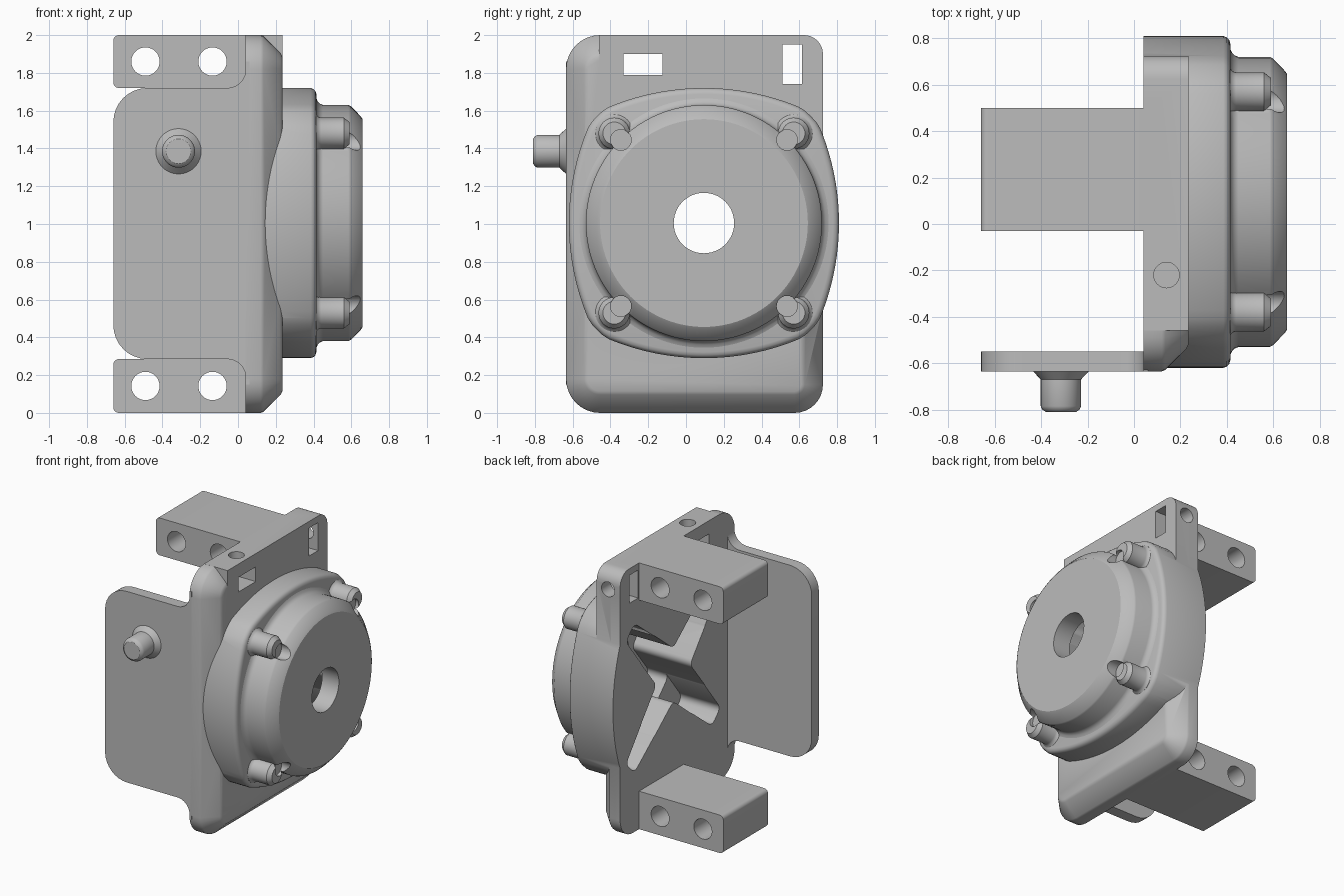
import bpy, bmesh, math
from mathutils import Vector

if "Cube" in bpy.data.objects:
    bpy.data.objects.remove(bpy.data.objects["Cube"], do_unlink=True)

GREY = (0.5, 0.5, 0.5, 1)
mat = bpy.data.materials.new("cast_grey")
mat.use_nodes = True
mat.diffuse_color = GREY
mat.node_tree.nodes["Principled BSDF"].inputs["Base Color"].default_value = GREY

CY, CZ = 0.095, 1.005   # axis of the round cover
BACK = 0.04             # rear face of the mounting plate


def place(axis, level, p):
    a, b = p
    return {"x": (level, a, b), "y": (a, level, b), "z": (a, b, level)}[axis]


def loft(name, axis, rings):
    """Solid through matching outlines given as (level, points)."""
    bm = bmesh.new()
    loops = [[bm.verts.new(place(axis, lv, p)) for p in pts] for lv, pts in rings]
    for lo, hi in zip(loops, loops[1:]):
        for i in range(len(lo)):
            j = (i + 1) % len(lo)
            bm.faces.new((lo[i], lo[j], hi[j], hi[i]))
    bm.faces.new(loops[0])
    bm.faces.new(loops[-1])
    bmesh.ops.recalc_face_normals(bm, faces=bm.faces)
    mesh = bpy.data.meshes.new(name)
    bm.to_mesh(mesh)
    bm.free()
    mesh.materials.append(mat)
    ob = bpy.data.objects.new(name, mesh)
    bpy.context.collection.objects.link(ob)
    return ob


def prism(name, axis, lo, hi, pts):
    return loft(name, axis, [(lo, pts), (hi, pts)])


def rounded(corners, steps=8):
    """Outline from (a, b, radius) corners, convex or concave."""
    out = []
    for i, (a, b, r) in enumerate(corners):
        p = Vector((a, b))
        if r == 0:
            out.append(p)
            continue
        u = (Vector(corners[i - 1][:2]) - p).normalized()
        v = (Vector(corners[(i + 1) % len(corners)][:2]) - p).normalized()
        half = u.angle(v) / 2
        c = p + (u + v).normalized() * r / math.sin(half)
        s = p + u * r / math.tan(half) - c
        e = p + v * r / math.tan(half) - c
        turn = math.atan2(s.x * e.y - s.y * e.x, s.dot(e))
        for k in range(steps + 1):
            t = turn * k / steps
            out.append(c + Vector((s.x * math.cos(t) - s.y * math.sin(t),
                                   s.x * math.sin(t) + s.y * math.cos(t))))
    return out


def rect(a0, b0, a1, b1, radii=(0, 0, 0, 0), inset=0):
    d = inset
    pts = [(a0 + d, b0 + d), (a1 - d, b0 + d), (a1 - d, b1 - d), (a0 + d, b1 - d)]
    return rounded([(a, b, max(r - d, 0)) for (a, b), r in zip(pts, radii)])


def circle(a, b, r, n=32):
    return [(a + r * math.cos(2 * math.pi * i / n), b + r * math.sin(2 * math.pi * i / n))
            for i in range(n)]


def lathe(name, axis, a, b, profile, n=32):
    return loft(name, axis, [(lv, circle(a, b, r, n)) for lv, r in profile])


def combine(ob, other, op):
    mod = ob.modifiers.new("combine", "BOOLEAN")
    mod.operation, mod.solver, mod.object = op, "EXACT", other
    bpy.context.view_layer.update()
    dg = bpy.context.evaluated_depsgraph_get()
    mesh = bpy.data.meshes.new_from_object(ob.evaluated_get(dg))
    ob.modifiers.clear()
    ob.data = mesh


def drop(*obs):
    for ob in obs:
        bpy.data.objects.remove(ob, do_unlink=True)


def absorb(ob, other, op="UNION"):
    combine(ob, other, op)
    drop(other)


# Mounting plate: chamfered edge, with a square-edged upper part
radii = (0.18, 0.15, 0.18, 0.18)
plate = (-0.635, 0.0, 0.725, 2.0, radii)
housing = loft("mounting_plate_and_flange", "x", [
    (BACK, rect(*plate)), (0.12, rect(*plate)),
    (0.135, rect(*plate, inset=0.006)), (0.225, rect(*plate, inset=0.096)),
    (0.235, rect(*plate, inset=0.115))])
absorb(housing, prism("upper", "x", BACK, 0.235,
                      rect(-0.46, 1.2, 0.725, 2.0, (0, 0, 0.1, 0))))


# Four-arc flange
def flange_outline(scale, n=128):
    big, off, pts = 1.31, 1.31 - 0.715, []
    for i in range(n):
        t = 2 * math.pi * i / n
        phi = (t + math.pi / 4) % (math.pi / 2) - math.pi / 4
        r = -off * math.cos(phi) + math.sqrt(big ** 2 - (off * math.sin(phi)) ** 2)
        r = min(r, 0.8) * scale
        pts.append((CY + r * math.cos(t), CZ + r * math.sin(t)))
    return pts


absorb(housing, loft("flange", "x", [(lv, flange_outline(s)) for lv, s in (
    (BACK, 1), (0.385, 1), (0.4, 0.992), (0.41, 0.978), (0.415, 0.955))]))

# Round cover with four bolt heads, each notched on its inner side
cover = lathe("round_cover", "x", CY, CZ, [
    (0.39, 0.66), (0.415, 0.66), (0.422, 0.644), (0.434, 0.632), (0.45, 0.625),
    (0.585, 0.625), (0.597, 0.619), (0.65, 0.565), (0.66, 0.55)], 96)
for sy in (-1, 1):
    for sz in (-1, 1):
        y, z = CY + sy * 0.475, CZ + sz * 0.475
        absorb(cover, lathe("bolt", "x", y, z, [
            (0.39, 0.1), (0.415, 0.1), (0.425, 0.088), (0.44, 0.083),
            (0.56, 0.083), (0.59, 0.06)]))
        absorb(cover, lathe("notch", "x", y - sy * 0.035, z - sz * 0.035,
                            [(0.565, 0.055), (0.7, 0.055)], 24), "DIFFERENCE")


# Cross-shaped rear cavity and shaft hole
def cross(near, far, r):
    corners = []
    for k in range(4):
        c, s = round(math.cos(k * math.pi / 2)), round(math.sin(k * math.pi / 2))
        for a, b, rad in ((0.2, 0, 0.05), (far, near, r), (near, far, r)):
            corners.append((CY + a * c - b * s, CZ + a * s + b * c, rad))
    return rounded(corners, 5)


cutters = [prism("cavity", "x", -0.1, 0.36, cross(0.46, 0.56, 0.05)),
           prism("deep_cavity", "x", -0.1, 0.52, cross(0.25, 0.4, 0.05)),
           prism("shaft_hole", "x", -0.1, 0.8, circle(CY, CZ, 0.16, 48))]
for cutter in cutters:
    combine(housing, cutter, "DIFFERENCE")
    combine(cover, cutter, "DIFFERENCE")
drop(*cutters)

# Windows and the small holes that open into them
for cutter in (
        prism("window", "x", -0.1, 0.4, rect(-0.33, 1.79, -0.125, 1.9)),
        prism("window", "x", -0.1, 0.4, rect(0.51, 1.74, 0.615, 1.95)),
        prism("pin_hole", "z", 1.85, 2.1, circle(0.14, -0.22, 0.055)),
        prism("pin_hole", "y", 0.56, 0.8, circle(0.14, 1.86, 0.055))):
    absorb(housing, cutter, "DIFFERENCE")

# Side tab blending into the plate with concave fillets
tab = prism("side_tab", "y", -0.635, -0.55, rounded([
    (-0.66, 0.285, 0.18), (0.042, 0.285, 0.1), (0.042, 0.15, 0), (0.06, 0.15, 0),
    (0.06, 1.86, 0), (0.042, 1.86, 0), (0.042, 1.72, 0.1), (-0.66, 1.72, 0.18)]))

# Locating pin on the tab
pin = lathe("locating_pin", "y", -0.315, 1.385, [
    (-0.6, 0.12), (-0.635, 0.12), (-0.67, 0.087), (-0.785, 0.087),
    (-0.8, 0.08), (-0.81, 0.065)], 40)

# Upper and lower mounting blocks with cross holes
blocks = []
for name, z0, z1 in (("lower_block", 0.0, 0.285), ("upper_block", 1.72, 2.0)):
    block = prism(name, "y", -0.03, 0.5,
                  rect(-0.66, z0, BACK + 0.01, z1, (0.03, 0, 0, 0.03)))
    for x in (-0.49, -0.135):
        absorb(block, prism("hole", "y", -0.2, 0.7,
                            circle(x, (z0 + z1) / 2, 0.075)), "DIFFERENCE")
    blocks.append(block)

# Smooth curved faces, keep hard edges
bpy.ops.object.select_all(action="DESELECT")
for ob in (housing, cover, tab, pin, *blocks):
    ob.select_set(True)
bpy.context.view_layer.objects.active = housing
bpy.ops.object.shade_smooth_by_angle(angle=math.radians(32))
